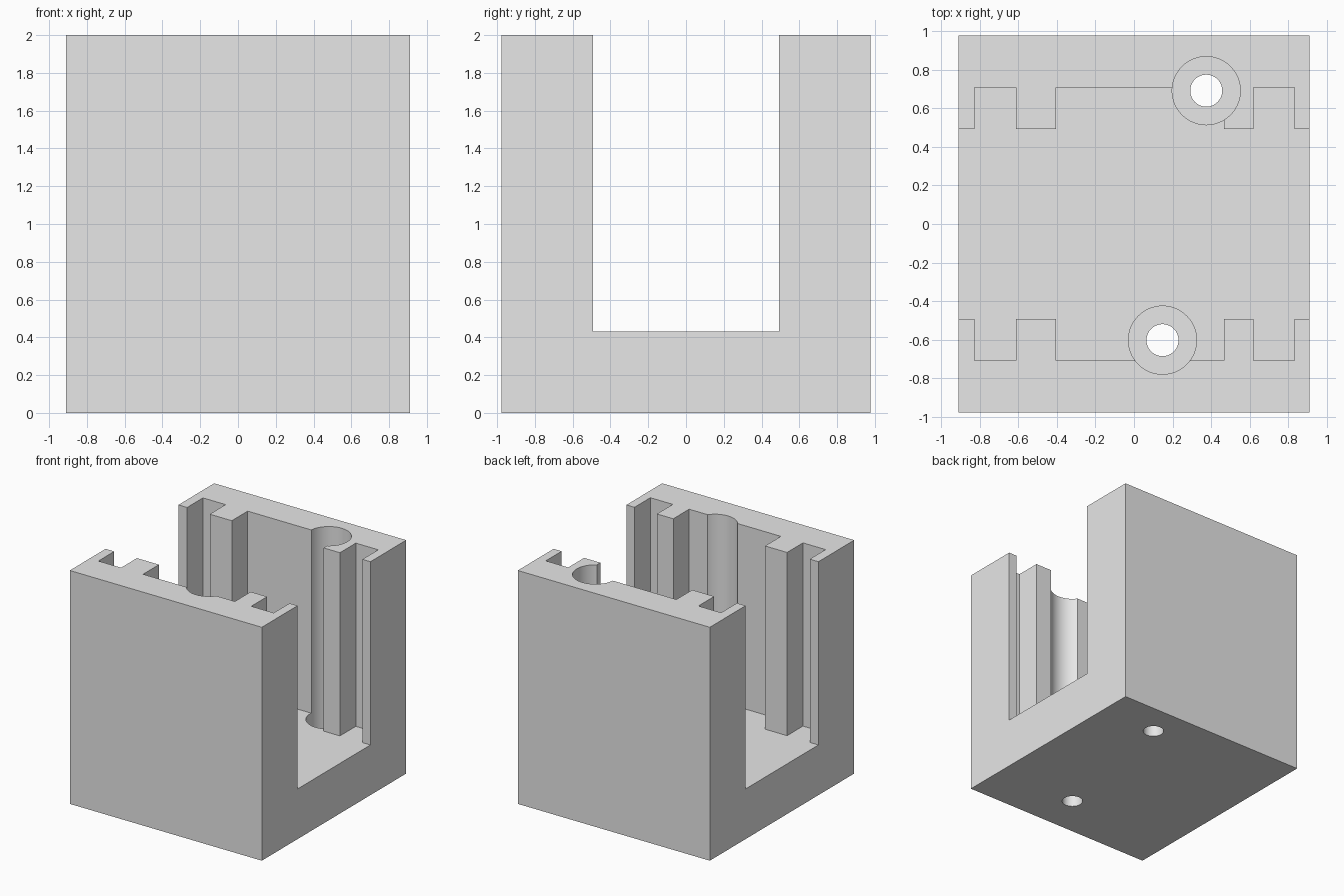
import bpy
import bmesh

cube = bpy.data.objects.get("Cube")
if cube:
    bpy.data.objects.remove(cube, do_unlink=True)

WIDTH, DEPTH, HEIGHT = 1.82, 1.955, 2.0
FLOOR, LEDGE, ABOVE = 0.43, 0.2, 2.2
RIB_Y, GROOVE_Y = 0.493, 0.708

grey = bpy.data.materials.new("light_grey")
grey.use_nodes = True
grey.diffuse_color = (0.8, 0.8, 0.8, 1)
grey.node_tree.nodes["Principled BSDF"].inputs["Base Color"].default_value = (0.8, 0.8, 0.8, 1)


def prism(name, outline, bottom, top):
    """Extrude a flat outline upward into a closed solid."""
    bm = bmesh.new()
    face = bm.faces.new([bm.verts.new((x, y, bottom)) for x, y in outline])
    new = bmesh.ops.extrude_face_region(bm, geom=[face])["geom"]
    verts = [v for v in new if isinstance(v, bmesh.types.BMVert)]
    bmesh.ops.translate(bm, verts=verts, vec=(0, 0, top - bottom))
    bmesh.ops.recalc_face_normals(bm, faces=bm.faces)
    mesh = bpy.data.meshes.new(name)
    bm.to_mesh(mesh)
    bm.free()
    mesh.materials.append(grey)
    obj = bpy.data.objects.new(name, mesh)
    bpy.context.collection.objects.link(obj)
    return obj


def cylinder(name, x, y, radius, bottom, top):
    bpy.ops.mesh.primitive_cylinder_add(vertices=64, radius=radius, depth=top - bottom,
                                        location=(x, y, (top + bottom) / 2))
    obj = bpy.context.object
    obj.name = name
    obj.data.materials.append(grey)
    return obj


def cut(body, cutter):
    """Subtract the cutter from the body and discard it."""
    cutter.hide_render = True
    bpy.ops.object.select_all(action="DESELECT")
    bpy.context.view_layer.objects.active = body
    body.select_set(True)
    mod = body.modifiers.new("cut", "BOOLEAN")
    mod.operation, mod.solver, mod.object = "DIFFERENCE", "EXACT", cutter
    bpy.ops.object.modifier_apply(modifier=mod.name)
    bpy.data.objects.remove(cutter, do_unlink=True)


# Solid block
hx, hy = WIDTH / 2, DEPTH / 2
block = prism("slotted_block", [(-hx, -hy), (hx, -hy), (hx, hy), (-hx, hy)], 0, HEIGHT)

# Open channel whose two walls carry mirrored ribs and grooves
side = [(-1.1, RIB_Y)]
for start, end in ((-0.828, -0.613), (-0.404, 0.466), (0.621, 0.834)):
    side += [(start, RIB_Y), (start, GROOVE_Y), (end, GROOVE_Y), (end, RIB_Y)]
side.append((1.1, RIB_Y))
channel = side + [(x, -y) for x, y in reversed(side)]
cut(block, prism("channel_cutter", channel, FLOOR, ABOVE))

# Counterbored screw holes, one in each wall
for x, y in ((0.375, 0.692), (0.148, -0.603)):
    cut(block, cylinder("counterbore_cutter", x, y, 0.177, LEDGE, ABOVE))
    cut(block, cylinder("screw_hole_cutter", x, y, 0.083, -0.2, FLOOR))

bpy.ops.object.shade_smooth_by_angle(angle=0.5)
